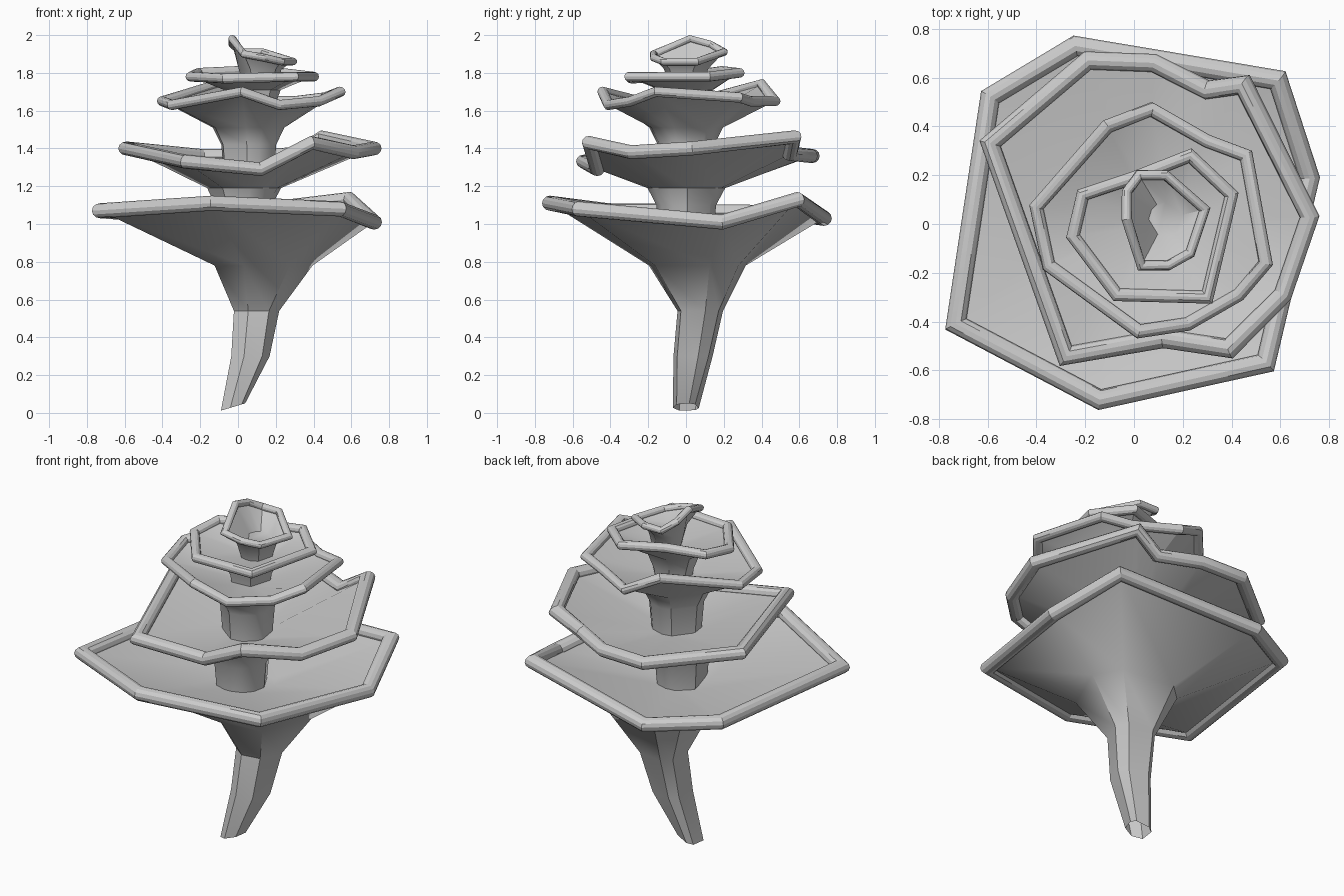
import bpy, bmesh, math
from mathutils import Vector

if "Cube" in bpy.data.objects:
    bpy.data.objects.remove(bpy.data.objects["Cube"])

UP = Vector((0, 0, 1))
shade = 0.6
grey = bpy.data.materials.new("pale grey")
grey.use_nodes = True
grey.diffuse_color = (shade, shade, shade, 1)
grey.node_tree.nodes["Principled BSDF"].inputs["Base Color"].default_value = grey.diffuse_color


def loft(name, rings, loop=False, cap=False, angle=35):
    """Skin closed rings of equal size; join last to first, or cap the last."""
    bm = bmesh.new()
    rows = [[bm.verts.new(point) for point in ring] for ring in rings]
    count = len(rows[0])
    pairs = list(zip(rows, rows[1:]))
    if loop:
        pairs.append((rows[-1], rows[0]))
    for lower, upper in pairs:
        for i in range(count):
            j = (i + 1) % count
            bm.faces.new((lower[i], lower[j], upper[j], upper[i]))
    if cap:
        bm.faces.new(rows[-1])
    bmesh.ops.recalc_face_normals(bm, faces=bm.faces)
    mesh = bpy.data.meshes.new(name)
    bm.to_mesh(mesh)
    bm.free()
    mesh.materials.append(grey)
    obj = bpy.data.objects.new(name, mesh)
    bpy.context.collection.objects.link(obj)
    bpy.ops.object.select_all(action='DESELECT')
    obj.select_set(True)
    bpy.context.view_layer.objects.active = obj
    bpy.ops.object.shade_smooth_by_angle(angle=math.radians(angle))


def ring_facing(rim, x, y, z, radius, tilt=0):
    """Ring of points, each turned towards one corner of the rim."""
    centre = Vector((x, y, z))
    ring = []
    for corner in rim:
        offset = corner - centre
        offset.z = 0
        offset = offset.normalized() * radius
        ring.append(centre + offset + UP * tilt * offset.x)
    return ring


def rolled_edge(name, rim, radius, sides=12):
    """Mitred round tube along the closed rim."""
    rings = []
    for i, corner in enumerate(rim):
        arriving = (corner - rim[i - 1]).normalized()
        leaving = (rim[(i + 1) % len(rim)] - corner).normalized()
        along = (arriving + leaving).normalized()
        outward = along.cross(UP).normalized()
        upward = outward.cross(along)
        mitre = min(1.4, 1 / max(0.5, along.dot(arriving)))
        angles = [math.tau * k / sides for k in range(sides)]
        rings.append([corner + radius * (outward * mitre * math.cos(a) + upward * math.sin(a))
                      for a in angles])
    loft(name, rings, loop=True, angle=25)


def neck(x, radius, foot, flare):
    """Short stem that widens under its cup."""
    return [(x, 0, foot, radius * 0.9),
            (x, 0, flare - 0.09, radius),
            (x, 0, flare, radius * 1.3)]


def tier(name, corners, edge, stem, floor):
    """Cup with a flared outside, a shallow inside and a rolled lip."""
    rim = [Vector(corner) for corner in corners]
    loft(name + "_funnel", [ring_facing(rim, *section) for section in stem] + [rim])
    loft(name + "_bowl", [rim, ring_facing(rim, *floor)], cap=True)
    rolled_edge(name + "_rolled_edge", rim, edge)


# Bottom tier on the long leaning stem
tier("bottom_tier",
     [(-.24, .73, 1.03), (.59, .59, 1.13), (.72, .19, 1.01), (.54, -.57, 1.08),
      (-.14, -.72, 1.11), (-.73, -.41, 1.07), (-.59, .52, 1.06)],
     edge=.04,
     stem=[(-.03, 0, .03, .07, .3), (.06, .04, .3, .11), (.09, .08, .54, .13),
           (.12, .07, .78, .28)],
     floor=(.04, .02, .95, .16))

# Second tier
tier("second_tier",
     [(-.19, .67, 1.36), (.08, .66, 1.36), (.3, .55, 1.37), (.45, .57, 1.46),
      (.72, .03, 1.4), (.61, -.29, 1.38), (.39, -.51, 1.43), (.12, -.47, 1.29),
      (-.28, -.54, 1.33), (-.59, .33, 1.4)],
     edge=.037, stem=neck(.02, .16, .92, 1.19), floor=(.06, 0, 1.26, .15))

# Third tier
tier("third_tier",
     [(-.11, .4, 1.74), (.07, .47, 1.65), (.3, .34, 1.65), (.46, .28, 1.67),
      (.54, -.16, 1.7), (.43, -.29, 1.65), (.22, -.41, 1.63), (.02, -.44, 1.7),
      (-.35, -.17, 1.63), (-.4, .07, 1.65)],
     edge=.027, stem=neck(.06, .15, 1.24, 1.51), floor=(.08, 0, 1.58, .13))

# Fourth tier
tier("fourth_tier",
     [(.23, .28, 1.8), (.4, .12, 1.78), (.3, -.3, 1.78), (-.07, -.29, 1.77),
      (-.25, -.05, 1.78), (-.21, .12, 1.8), (0, .19, 1.81)],
     edge=.026, stem=neck(.08, .12, 1.55, 1.71), floor=(.12, 0, 1.73, .1))

# Small open cup at the top
tier("top_cup",
     [(.02, .2, 1.91), (.13, .2, 1.91), (.29, .06, 1.86), (.23, -.12, 1.86),
      (.14, -.17, 1.88), (.03, -.17, 1.9), (-.03, .02, 1.98), (-.03, .13, 1.95)],
     edge=.02, stem=neck(.12, .09, 1.7, 1.82), floor=(.13, .02, 1.83, .07))
